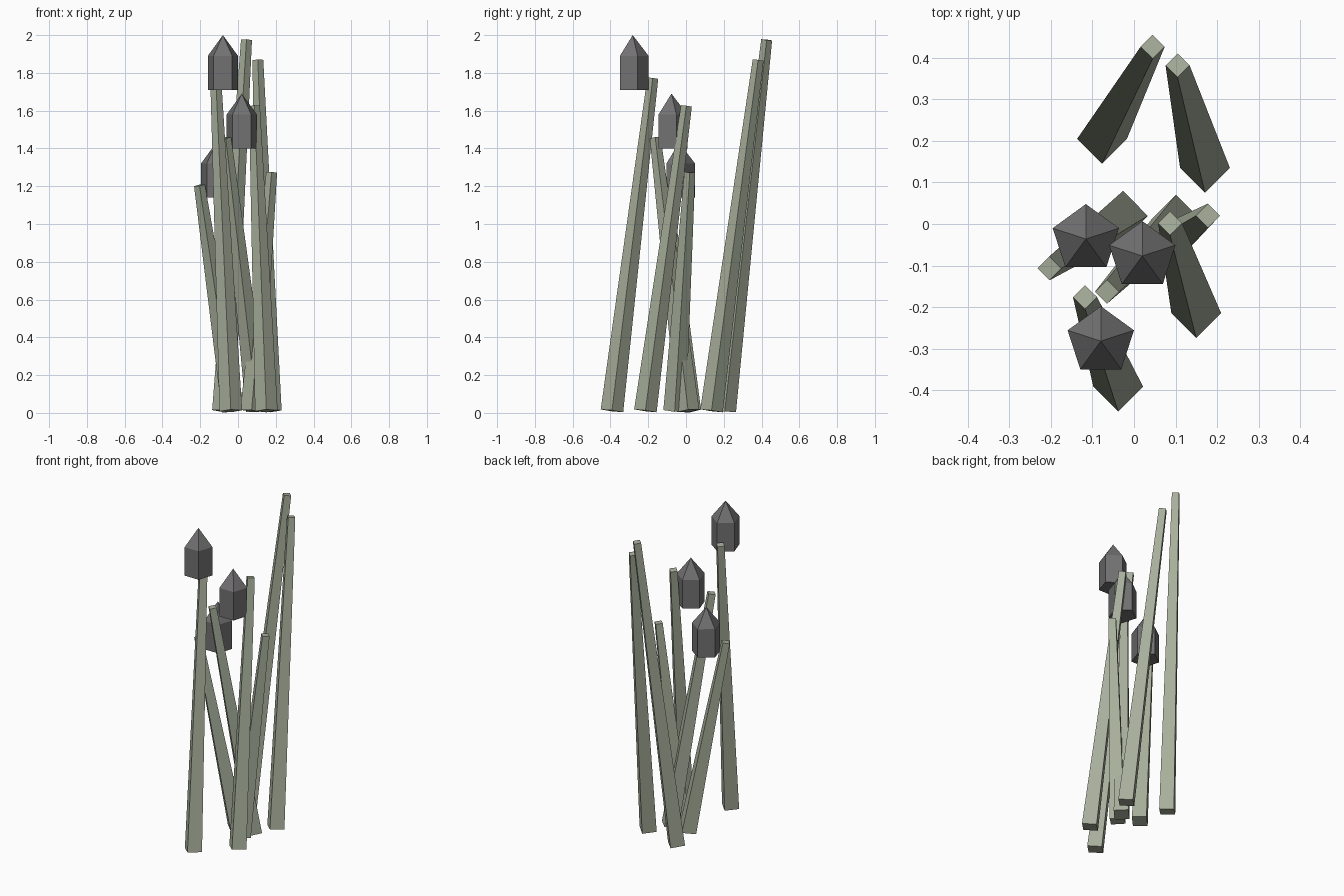
import bpy
import bmesh
from math import radians
from mathutils import Matrix, Vector

cube = bpy.data.objects.get("Cube")
if cube:
    bpy.data.objects.remove(cube, do_unlink=True)


def make_material(name, colour):
    mat = bpy.data.materials.new(name)
    mat.use_nodes = True
    mat.diffuse_color = (*colour, 1)
    mat.node_tree.nodes["Principled BSDF"].inputs["Base Color"].default_value = (*colour, 1)
    return mat


STALK = make_material("grey green", (0.39, 0.43, 0.33))
CAP = make_material("dark grey", (0.17, 0.165, 0.17))


def make_object(name, bm, mat):
    bmesh.ops.recalc_face_normals(bm, faces=bm.faces)
    mesh = bpy.data.meshes.new(name)
    bm.to_mesh(mesh)
    bm.free()
    mesh.materials.append(mat)
    obj = bpy.data.objects.new(name, mesh)
    bpy.context.collection.objects.link(obj)


def cone(bm, sides, r1, r2, depth, matrix):
    bmesh.ops.create_cone(bm, cap_ends=True, segments=sides, radius1=r1,
                          radius2=r2, depth=depth, matrix=matrix)


# Tapered square stalk leaning from its base to its tip
def add_stalk(name, base, tip):
    start, end = Vector((*base, 0.011)), Vector(tip)
    axis = end - start
    lean = Vector((0, 0, 1)).rotation_difference(axis).to_matrix().to_4x4()
    bm = bmesh.new()
    cone(bm, 4, 0.06, 0.029, axis.length,
         Matrix.Translation((start + end) / 2) @ lean)
    make_object(name, bm, STALK)


# Five-sided cap: straight body with a pointed top
def add_cap(name, x, y, bottom, radius=0.084, body=0.18, height=0.29):
    bm = bmesh.new()
    cone(bm, 5, radius, radius, body, Matrix.Translation((0, 0, body / 2)))
    top = max(bm.faces, key=lambda f: f.calc_center_median().z)
    apex = bmesh.ops.poke(bm, faces=[top])["verts"][0]
    apex.co = (0, 0, height)
    # Turn one corner to face the back
    corner = max((v for v in bm.verts if v is not apex), key=lambda v: v.co.y)
    turn = radians(90) - Vector((1, 0)).angle_signed(corner.co.xy) * -1
    bm.transform(Matrix.Translation((x, y, bottom)) @ Matrix.Rotation(turn, 4, "Z"))
    make_object(name, bm, CAP)


stalks = [
    ((-0.077, 0.205), (0.045, 0.427, 1.975)),
    ((0.171, 0.135), (0.105, 0.382, 1.868)),
    ((0.15, -0.215), (0.087, 0.002, 1.625)),
    ((-0.038, -0.392), (-0.118, -0.176, 1.772)),
    ((0.072, -0.06), (0.178, 0.02, 1.274)),
    ((-0.026, 0.02), (-0.204, -0.107, 1.205)),
    ((0.102, 0.011), (-0.065, -0.163, 1.457)),
]
for i, (base, tip) in enumerate(stalks, 1):
    add_stalk(f"stalk_{i}", base, tip)

add_cap("cap_high", -0.08, -0.282, 1.71)
add_cap("cap_middle", 0.02, -0.077, 1.4)
add_cap("cap_low", -0.116, -0.036, 1.14)
